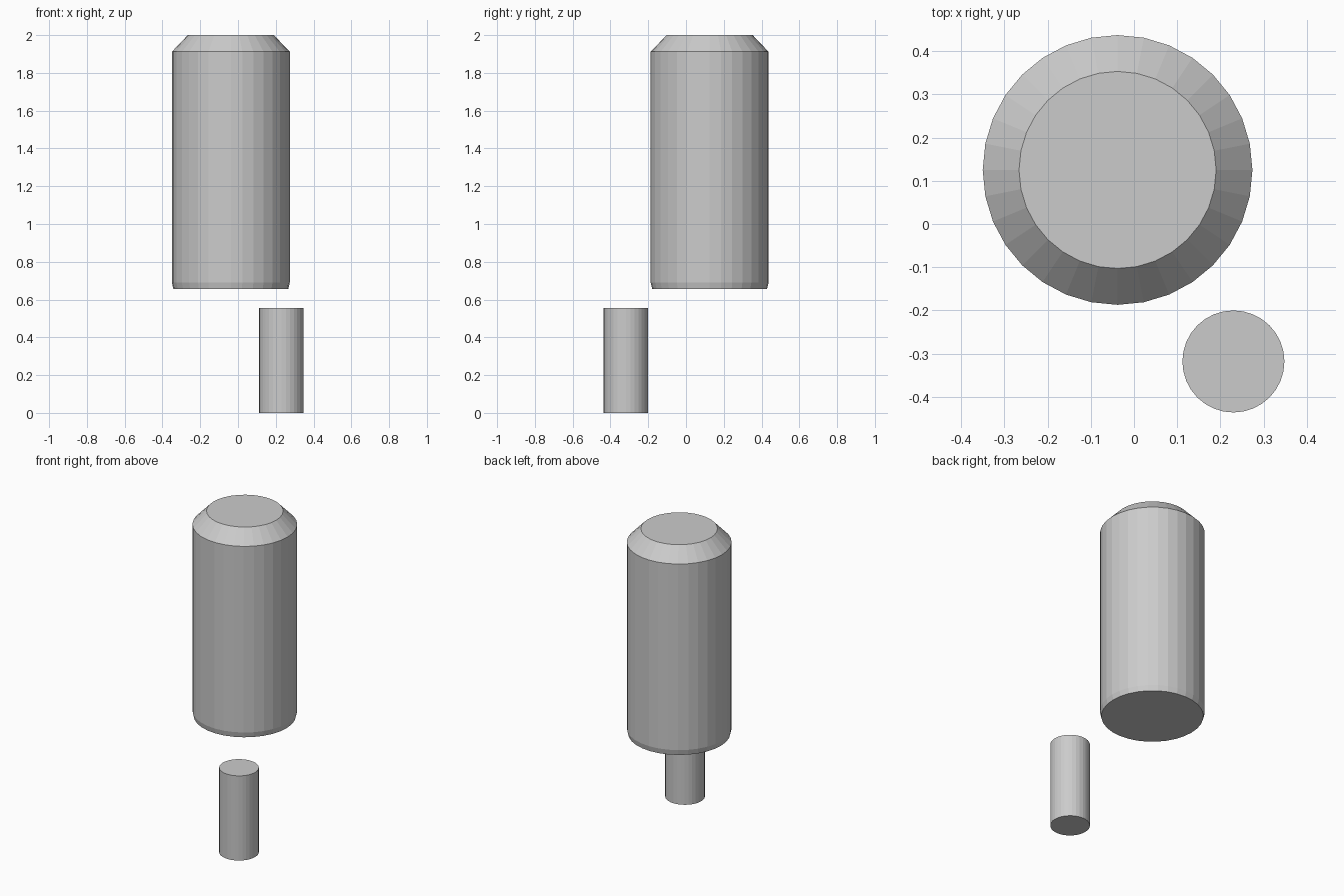
import bpy
import bmesh
from math import cos, sin, tau

cube = bpy.data.objects.get("Cube")
if cube:
    bpy.data.objects.remove(cube, do_unlink=True)

SIDES = 32

# Single plain grey
grey = bpy.data.materials.new("plain_grey")
grey.use_nodes = True
colour = (0.6, 0.6, 0.6, 1)
grey.diffuse_color = colour
grey.node_tree.nodes["Principled BSDF"].inputs["Base Color"].default_value = colour


def turned_part(name, centre, profile):
    """Capped, flat-faced solid of revolution from (radius, height) pairs."""
    bm = bmesh.new()
    rings = [[bm.verts.new((r * cos(tau * i / SIDES), r * sin(tau * i / SIDES), z))
              for i in range(SIDES)] for r, z in profile]
    for low, high in zip(rings, rings[1:]):
        for i in range(SIDES):
            j = (i + 1) % SIDES
            bm.faces.new((low[i], low[j], high[j], high[i]))
    bm.faces.new(rings[0][::-1])
    bm.faces.new(rings[-1])
    mesh = bpy.data.meshes.new(name)
    bm.to_mesh(mesh)
    bm.free()
    mesh.materials.append(grey)
    obj = bpy.data.objects.new(name, mesh)
    obj.location = (*centre, 0)
    bpy.context.collection.objects.link(obj)
    return obj


# Large body with a chamfered top and slightly tapered foot
turned_part("large_cylinder", (-0.038, 0.125),
            [(0.304, 0.655), (0.312, 0.69), (0.312, 1.912), (0.228, 2.0)])

# Small separate peg
turned_part("small_cylinder", (0.23, -0.318),
            [(0.118, 0), (0.118, 0.556)])
